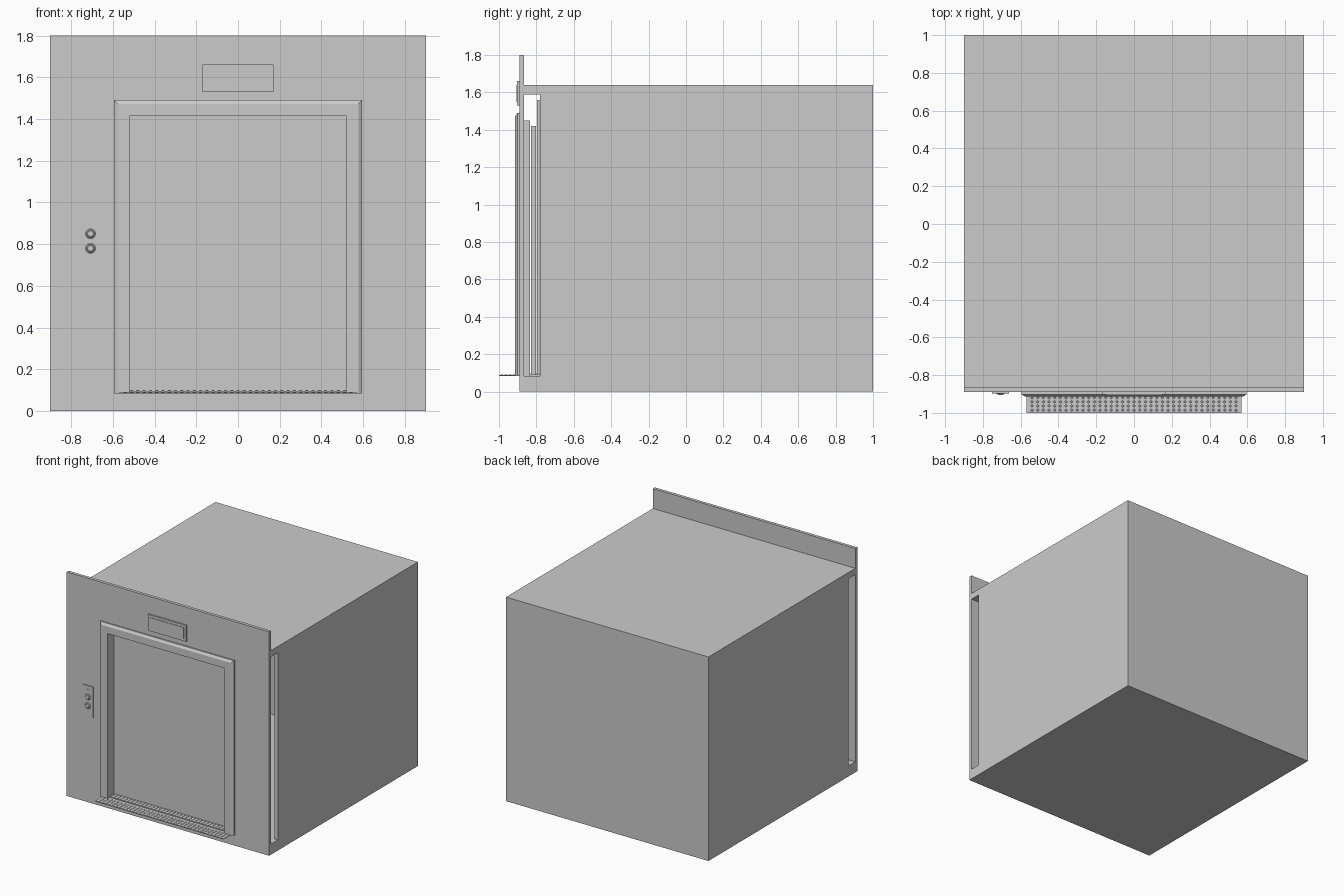
import bpy, bmesh, math
from mathutils import Matrix, Vector

if "Cube" in bpy.data.objects:
    bpy.data.objects.remove(bpy.data.objects["Cube"])


def finish(name, bm):
    bmesh.ops.recalc_face_normals(bm, faces=bm.faces)
    me = bpy.data.meshes.new(name)
    bm.to_mesh(me)
    bm.free()
    ob = bpy.data.objects.new(name, me)
    bpy.context.collection.objects.link(ob)
    return ob


def box(name, x, y, z):
    """Box from (min, max) pairs."""
    bm = bmesh.new()
    lo, hi = Vector((x[0], y[0], z[0])), Vector((x[1], y[1], z[1]))
    m = Matrix.Translation((lo + hi) / 2) @ Matrix.Diagonal((hi - lo).to_4d())
    bmesh.ops.create_cube(bm, size=1, matrix=m)
    return finish(name, bm)


def portal(name, rings):
    """Door surround: closed cross-section of (half width, top z, y) swept round the opening."""
    bm = bmesh.new()
    bottom = 0.085
    secs = [[], [], [], []]
    for w, top, y in rings:
        for s, (px, pz) in zip(secs, ((-w, bottom), (-w, top), (w, top), (w, bottom))):
            s.append(bm.verts.new((px, y, pz)))
    n = len(rings)
    for a, b in zip(secs, secs[1:]):
        for i in range(n):
            j = (i + 1) % n
            bm.faces.new((a[i], a[j], b[j], b[i]))
    bm.faces.new(secs[0])
    bm.faces.new(secs[3])
    return finish(name, bm)


def button(name, x, y, z, r, depth):
    bm = bmesh.new()
    m = Matrix.Translation((x, y, z)) @ Matrix.Rotation(math.pi / 2, 4, 'X')
    bmesh.ops.create_cone(bm, cap_ends=True, segments=24, radius1=r,
                          radius2=r * 0.8, depth=depth, matrix=m)
    return finish(name, bm)


def studs(name, xs, ys, z, h):
    """Grid of small square grip studs."""
    bm = bmesh.new()
    for x in xs:
        for y in ys:
            bmesh.ops.create_cone(bm, cap_ends=True, segments=4, radius1=0.008,
                                  radius2=0.005, depth=h,
                                  matrix=Matrix.Translation((x, y, z + h / 2)))
    return finish(name, bm)


# Hollow car body, open at the sides in the door slot
box("car_floor", (-0.9, 0.9), (-0.865, 1), (0, 0.085))
box("car_ceiling", (-0.9, 0.9), (-0.865, 1), (1.59, 1.64))
box("car_back_wall", (-0.9, 0.9), (0.97, 1), (0.085, 1.59))
for side, s in (("left", -1), ("right", 1)):
    box(side + "_car_wall", tuple(sorted((s * 0.87, s * 0.9))), (-0.78, 0.97), (0.085, 1.59))

# Front landing wall with its opening
portal("landing_wall", [(0.9, 1.8, -0.89), (0.9, 1.8, -0.865),
                        (0.52, 1.42, -0.865), (0.52, 1.42, -0.89)])
box("landing_wall_base", (-0.9, 0.9), (-0.89, -0.865), (0, 0.085))

# Door surround with chamfered outer edge, and liner behind the wall
portal("door_frame", [(0.595, 1.49, -0.89), (0.595, 1.49, -0.902), (0.577, 1.472, -0.914),
                      (0.52, 1.415, -0.914), (0.52, 1.415, -0.89)])
portal("door_liner", [(0.55, 1.45, -0.865), (0.55, 1.45, -0.835),
                      (0.52, 1.415, -0.835), (0.52, 1.415, -0.865)])

# Closed sliding doors, landing side and car side
for side, s in (("left", -1), ("right", 1)):
    span = tuple(sorted((0, s * 0.56)))
    box(side + "_landing_door", span, (-0.83, -0.802), (0.09, 1.42))
    box(side + "_car_door", span, (-0.797, -0.782), (0.09, 1.56))

# Threshold plates with grip studs
box("outer_threshold", (-0.57, 0.57), (-1, -0.89), (0.085, 0.09))
box("inner_sill", (-0.52, 0.52), (-0.89, -0.78), (0.085, 0.097))
xs = [-0.54 + 0.03 * i for i in range(37)]
studs("outer_studs", xs, [-0.985 + 0.022 * i for i in range(4)], 0.09, 0.002)
studs("inner_studs", xs[1:-1], [-0.88, -0.858, -0.84], 0.097, 0.003)

# Floor indicator above the door
box("indicator_case", (-0.17, 0.17), (-0.903, -0.89), (1.53, 1.66))
box("indicator_screen", (-0.15, 0.15), (-0.907, -0.903), (1.55, 1.64))

# Call panel with two buttons and a small lamp
box("call_panel", (-0.752, -0.662), (-0.897, -0.89), (0.69, 0.94))
for name, z in (("up_button", 0.85), ("down_button", 0.78)):
    button(name + "_ring", -0.707, -0.899, z, 0.024, 0.004)
    button(name, -0.707, -0.902, z, 0.017, 0.006)
box("call_lamp", (-0.717, -0.697), (-0.899, -0.897), (0.895, 0.91))
